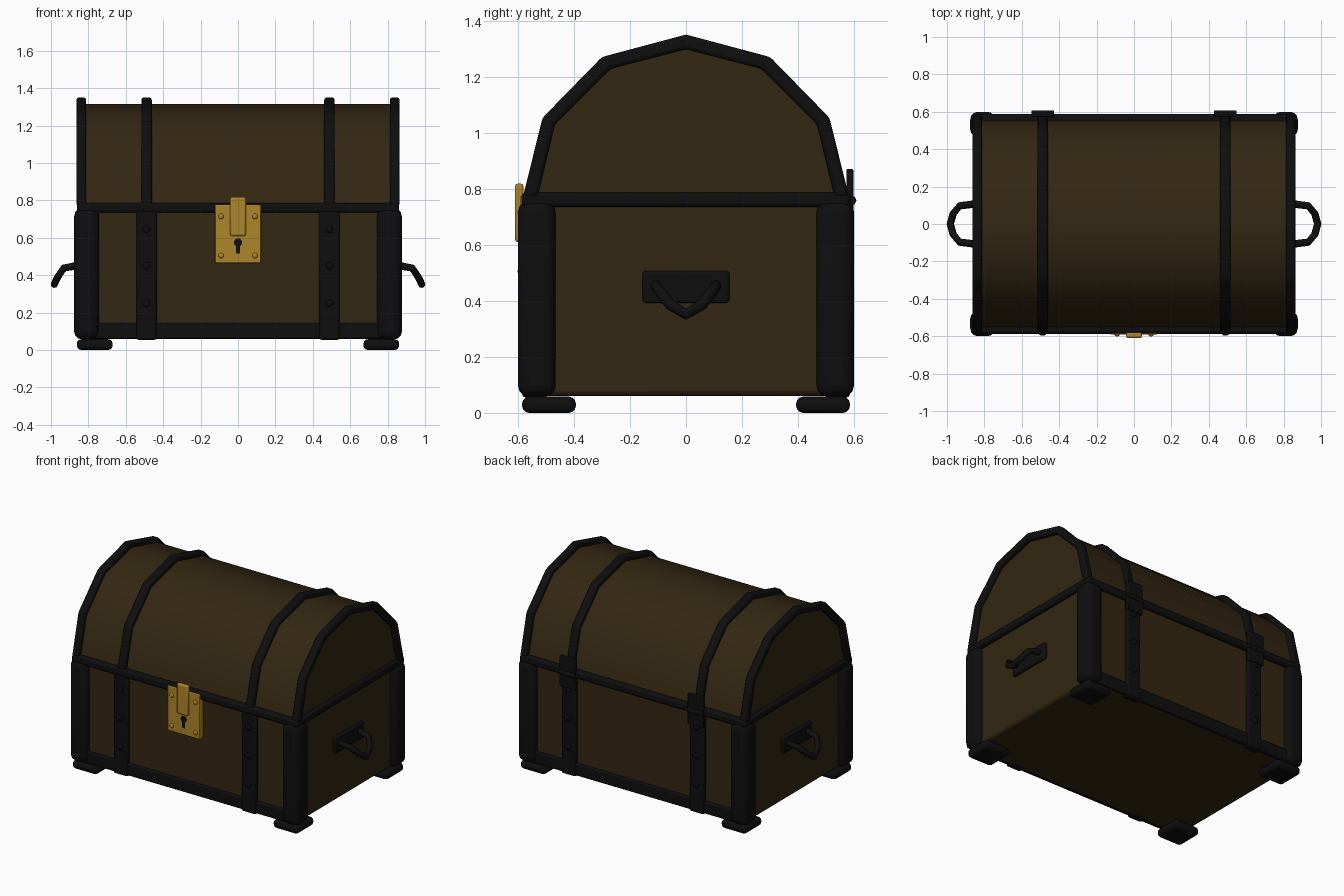
import bpy, bmesh, math
from mathutils import Vector

if "Cube" in bpy.data.objects:
    bpy.data.objects.remove(bpy.data.objects["Cube"])


def material(name, rgb):
    m = bpy.data.materials.new(name)
    m.diffuse_color = (*rgb, 1)
    m.use_nodes = True
    m.node_tree.nodes["Principled BSDF"].inputs["Base Color"].default_value = m.diffuse_color
    return m


WOOD = material("dark wood", (0.033, 0.020, 0.006))
IRON = material("black iron", (0.0045, 0.0045, 0.005))
BRASS = material("brass", (0.42, 0.24, 0.022))


def finish(name, bm, mat, bevel=0, segs=2, angle=35):
    bmesh.ops.recalc_face_normals(bm, faces=bm.faces)
    me = bpy.data.meshes.new(name)
    bm.to_mesh(me)
    bm.free()
    ob = bpy.data.objects.new(name, me)
    bpy.context.collection.objects.link(ob)
    me.materials.append(mat)
    if bevel:
        b = ob.modifiers.new("bevel", "BEVEL")
        b.width, b.segments = bevel, segs
        b.limit_method = "ANGLE"
    bpy.ops.object.select_all(action="DESELECT")
    ob.select_set(True)
    bpy.context.view_layer.objects.active = ob
    bpy.ops.object.shade_smooth_by_angle(angle=math.radians(angle))
    return ob


def box(name, x, y, z, mat, bevel=0, segs=2):
    bm = bmesh.new()
    bmesh.ops.create_cube(bm, size=1)
    for v in bm.verts:
        v.co = Vector([(a + b) / 2 + c * abs(b - a) for (a, b), c in zip((x, y, z), v.co)])
    return finish(name, bm, mat, bevel, segs)


def prism(name, loop, x0, x1, mat, bevel=0, angle=35):
    """Solid made by extruding a (y, z) loop along x."""
    bm = bmesh.new()
    f = bm.faces.new([bm.verts.new((x0, y, z)) for y, z in loop])
    r = bmesh.ops.extrude_face_region(bm, geom=[f])
    for v in r["geom"]:
        if isinstance(v, bmesh.types.BMVert):
            v.co.x = x1
    return finish(name, bm, mat, bevel, 2, angle)


def rivet(name, x, y, z, r, mat, depth=0.5):
    bm = bmesh.new()
    bmesh.ops.create_uvsphere(bm, u_segments=10, v_segments=6, radius=r)
    for v in bm.verts:
        v.co = Vector((v.co.x + x, v.co.y * depth + y, v.co.z + z))
    return finish(name, bm, mat, angle=60)


def tube(name, pts, r, mat, sides=8):
    cu = bpy.data.curves.new(name, "CURVE")
    cu.dimensions = "3D"
    cu.bevel_depth, cu.bevel_resolution, cu.use_fill_caps = r, sides // 4, True
    s = cu.splines.new("POLY")
    s.points.add(len(pts) - 1)
    for p, c in zip(s.points, pts):
        p.co = (*c, 1)
    cu.materials.append(mat)
    ob = bpy.data.objects.new(name, cu)
    bpy.context.collection.objects.link(ob)
    return ob


def arch(half):
    """Mirror a half profile running from the crown to the spring line."""
    return [(-y, z) for y, z in reversed(half[1:])] + half


# wooden body and domed lid
box("body", (-0.835, 0.835), (-0.56, 0.56), (0.06, 0.77), WOOD, 0.02)
outer = arch([(0, 1.35), (0.30, 1.27), (0.512, 1.053), (0.582, 0.77)])
inner = arch([(0, 1.298), (0.27, 1.228), (0.468, 1.03), (0.53, 0.77)])
shell = arch([(0, 1.315), (0.285, 1.243), (0.487, 1.037), (0.555, 0.77)])
prism("lid", shell, -0.835, 0.835, WOOD, 0, 45)

# iron bands over the lid
for s in (-1, 1):
    for label, c, w in (("end_band", 0.838, 0.026), ("middle_band", 0.489, 0.028)):
        prism(label, outer + inner[::-1], s * c - w, s * c + w, IRON, 0.012)

# iron rim between body and lid
for s in (-1, 1):
    box("rim_long", (-0.862, 0.862), sorted((s * 0.53, s * 0.587)), (0.735, 0.787), IRON, 0.014)
    box("rim_side", sorted((s * 0.81, s * 0.862)), (-0.58, 0.58), (0.735, 0.787), IRON, 0.014)
    # lower rail
    box("bottom_rail", (-0.80, 0.80), sorted((s * 0.53, s * 0.577)), (0.062, 0.145), IRON, 0.008)

# corner posts, feet and vertical straps
for sx in (-1, 1):
    for sy in (-1, 1):
        box("corner_post", sorted((sx * 0.742, sx * 0.876)), sorted((sy * 0.465, sy * 0.6)),
            (0.057, 0.758), IRON, 0.042, 3)
        box("foot", sorted((sx * 0.67, sx * 0.862)), sorted((sy * 0.393, sy * 0.585)),
            (0.0, 0.058), IRON, 0.025, 3)
        box("strap", (sx * 0.489 - 0.055, sx * 0.489 + 0.055), sorted((sy * 0.53, sy * 0.585)),
            (0.055, 0.75), IRON, 0.012)
        for z in (0.25, 0.45, 0.645):
            rivet("strap_rivet", sx * 0.489, sy * 0.587, z, 0.02, IRON)

# rear hinges
for s in (-1, 1):
    x = (s * 0.489 - 0.06, s * 0.489 + 0.06)
    box("hinge_leaf", x, (0.572, 0.597), (0.66, 0.87), IRON, 0.004)
    tube("hinge_pin", [(x[0], 0.59, 0.758), (x[1], 0.59, 0.758)], 0.018, IRON)

# side handles
for s in (-1, 1):
    box("handle_plate", sorted((s * 0.825, s * 0.855)), (-0.155, 0.155), (0.393, 0.507), IRON, 0.01)
    half = [(0.845, 0.108, 0.455), (0.932, 0.097, 0.438), (0.967, 0.055, 0.385), (0.982, 0, 0.352)]
    path = half + [(x, -y, z) for x, y, z in reversed(half[:-1])]
    tube("handle", [(s * x, y, z) for x, y, z in path], 0.02, IRON)

# brass lock with hasp, rivets and keyhole
box("lock_plate", (-0.124, 0.124), (-0.592, -0.555), (0.465, 0.775), BRASS, 0.005)
box("hasp", (-0.042, 0.042), (-0.61, -0.58), (0.61, 0.818), BRASS, 0.009)
for x in (-0.091, 0.091):
    for z in (0.505, 0.715):
        rivet("lock_rivet", x, -0.592, z, 0.015, BRASS, 0.6)
bm = bmesh.new()
ring = [(0.022 * math.sin(a), 0.575 + 0.022 * math.cos(a))
        for a in (math.radians(-150 + 25 * i) for i in range(13))]
f = bm.faces.new([bm.verts.new((x, -0.595, z)) for x, z in ring + [(0.011, 0.515), (-0.011, 0.515)]])
r = bmesh.ops.extrude_face_region(bm, geom=[f])
for v in r["geom"]:
    if isinstance(v, bmesh.types.BMVert):
        v.co.y = -0.588
finish("keyhole", bm, IRON)
